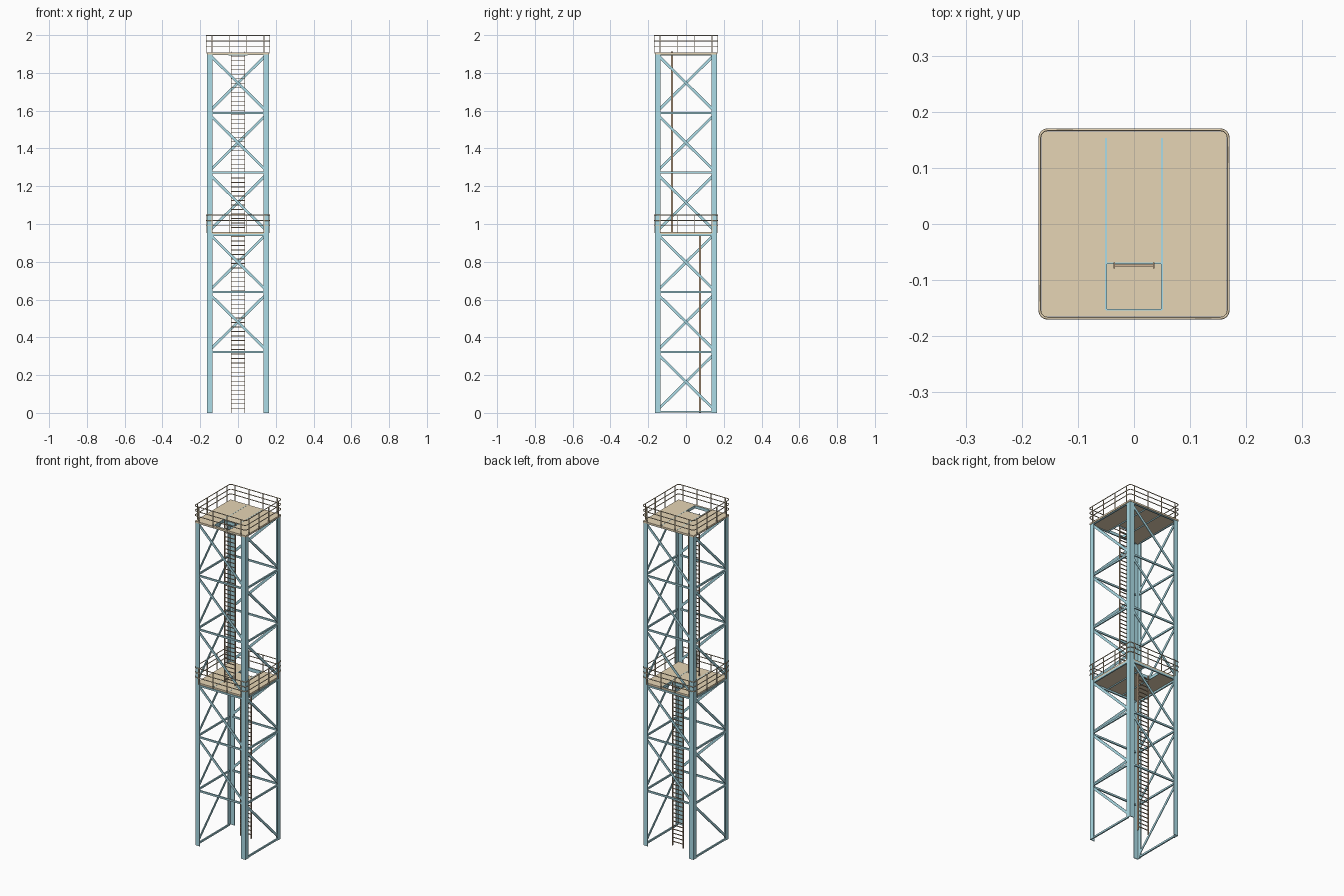
import bpy, bmesh
from mathutils import Vector

if "Cube" in bpy.data.objects:
    bpy.data.objects.remove(bpy.data.objects["Cube"], do_unlink=True)


def material(name, rgb):
    m = bpy.data.materials.new(name)
    m.use_nodes = True
    m.diffuse_color = (*rgb, 1)
    m.node_tree.nodes["Principled BSDF"].inputs["Base Color"].default_value = (*rgb, 1)
    return m


STEEL = material("pale blue steel", (0.42, 0.73, 0.81))
TAN = material("tan decking and rails", (0.79, 0.66, 0.46))
BROWN = material("light brown ladder", (0.62, 0.45, 0.30))

OUTER = 0.163       # outer face of the legs
WIDTH = 0.028       # flange width of the angle legs
THICK = 0.004
STEP = 0.3165       # height of one braced bay
MID, TOP = 0.958, 1.908   # deck surfaces
HATCH = 0.05


def finish(name, bm, mat):
    bmesh.ops.recalc_face_normals(bm, faces=bm.faces)
    mesh = bpy.data.meshes.new(name)
    bm.to_mesh(mesh)
    bm.free()
    mesh.materials.append(mat)
    ob = bpy.data.objects.new(name, mesh)
    bpy.context.collection.objects.link(ob)


def bar(bm, profile, a, b, side):
    """Sweep a 2D profile from a to b; side is the profile's second axis."""
    a, b, v = Vector(a), Vector(b), Vector(side)
    u = v.cross(b - a).normalized()
    rings = [[bm.verts.new(p + u * s + v * t) for s, t in profile] for p in (a, b)]
    n = len(profile)
    for i in range(n):
        j = (i + 1) % n
        bm.faces.new((rings[0][i], rings[0][j], rings[1][j], rings[1][i]))
    for ring in rings:
        bm.faces.new(ring)


def rect(w, d):
    return [(-w / 2, -d / 2), (w / 2, -d / 2), (w / 2, d / 2), (-w / 2, d / 2)]


def box(bm, x0, x1, y0, y1, z0, z1):
    bar(bm, rect(x1 - x0, y1 - y0), ((x0 + x1) / 2, (y0 + y1) / 2, z0),
        ((x0 + x1) / 2, (y0 + y1) / 2, z1), (0, 1, 0))


# Four angle-section legs, heel outwards
angle = [(0, 0), (WIDTH, 0), (WIDTH, THICK), (THICK, THICK), (THICK, WIDTH), (0, WIDTH)]
for sx in (-1, 1):
    for sy in (-1, 1):
        bm = bmesh.new()
        bar(bm, [(-sx * s, -sy * t) for s, t in angle], (sx * OUTER, sy * OUTER, 0),
            (sx * OUTER, sy * OUTER, TOP - 0.006), (0, 1, 0))
        finish("%s_%s_leg" % ("front" if sy < 0 else "back",
                              "left" if sx > 0 else "right"), bm, STEEL)

# Braced faces: outward direction, lowest bay in use
FACES = {"front": ((0, -1), 1), "back": ((0, 1), 1),
         "left": ((1, 0), 0), "right": ((-1, 0), 0)}
DROP = {3: 0.0135, 6: 0.006}   # beams tucked under the decks
for name, ((nx, ny), first) in FACES.items():
    out = Vector((nx, ny, 0))
    along = Vector((-ny, nx, 0))

    def at(s, z):
        return out * (OUTER - 0.006) + along * (s * 0.142) + Vector((0, 0, z))

    diagonals, beams = bmesh.new(), bmesh.new()
    for i in range(first, 7):
        z = 0.006 + i * STEP
        beam_z = z - DROP.get(i, 0)
        bar(beams, rect(0.010, 0.008), at(-1, beam_z), at(1, beam_z), out)
        if i < 6:
            # One diagonal per bay, falling to the right seen from outside
            bar(diagonals, rect(0.014, 0.004), at(-1, z + STEP - 0.018),
                at(1, z + 0.018), out)
    finish(name + "_diagonal_braces", diagonals, STEEL)
    finish(name + "_horizontal_beams", beams, STEEL)


def platform(name, z, sy, edge):
    """Deck with a hatch towards sy, its joists and its guard rail."""
    near, far = 0.070, 0.153
    bm = bmesh.new()
    lo = z - 0.010
    for s in (-1, 1):
        a, b = sorted((s * HATCH, s * edge))
        box(bm, a, b, -edge, edge, lo, z)
    for p, q in ((-edge, near), (far, edge)):
        a, b = sorted((sy * p, sy * q))
        box(bm, -HATCH, HATCH, a, b, lo, z)
    finish(name + "_deck", bm, TAN)

    # Joists showing flush in the deck, and the hatch trimmers
    bm = bmesh.new()
    for s in (-1, 1):
        box(bm, s * HATCH - 0.0015, s * HATCH + 0.0015, -far, far, z - 0.016, z + 0.0005)
    for y in (near, far):
        box(bm, -HATCH, HATCH, sy * y - 0.0015, sy * y + 0.0015, z - 0.016, z + 0.0005)
    finish(name + "_joists", bm, STEEL)

    # Rounded rail loops
    r, c = 0.168, 0.014
    curve = bpy.data.curves.new(name + "_guard_rails", "CURVE")
    curve.dimensions = "3D"
    curve.bevel_depth = 0.0024
    curve.bevel_resolution = 1
    curve.resolution_u = 4
    for h in (0.033, 0.061, 0.0895):
        sp = curve.splines.new("BEZIER")
        sp.bezier_points.add(7)
        sp.use_cyclic_u = True
        k = 0
        for cx, cy in ((1, -1), (1, 1), (-1, 1), (-1, -1)):
            corner = Vector((cx * r, cy * r, z + h))
            ends = [corner - Vector((cx * c, 0, 0)), corner - Vector((0, cy * c, 0))]
            if cx == cy:
                ends.reverse()
            for n, p in enumerate(ends):
                bp = sp.bezier_points[k]
                inner = p.lerp(corner, 0.55)
                bp.handle_left_type = bp.handle_right_type = "FREE"
                bp.co = p
                bp.handle_left = inner if n else p
                bp.handle_right = p if n else inner
                k += 1
    curve.materials.append(TAN)
    ob = bpy.data.objects.new(name + "_guard_rails", curve)
    bpy.context.collection.objects.link(ob)

    # Rail posts, four to a side
    bm = bmesh.new()
    for i in range(4):
        s = -0.138 + i * 0.092
        for e in (-r, r):
            for x, y in ((s, e), (e, s)):
                bar(bm, rect(0.004, 0.004), (x, y, z - 0.005), (x, y, z + 0.0895), (0, 1, 0))
    finish(name + "_rail_posts", bm, TAN)


platform("middle", MID, 1, 0.159)
platform("top", TOP, -1, 0.165)


def ladder(name, y, z0, z1):
    bm = bmesh.new()
    for s in (-1, 1):
        bar(bm, rect(0.003, 0.010), (s * 0.035, y, z0), (s * 0.035, y, z1), (0, 1, 0))
    count = round((z1 - z0) / 0.0237)
    for i in range(1, count):
        z = z0 + (z1 - z0) * i / count
        bar(bm, rect(0.004, 0.004), (-0.035, y, z), (0.035, y, z), (0, 1, 0))
    finish(name, bm, BROWN)


ladder("lower_ladder", 0.074, 0, MID)
ladder("upper_ladder", -0.074, MID, TOP + 0.004)
